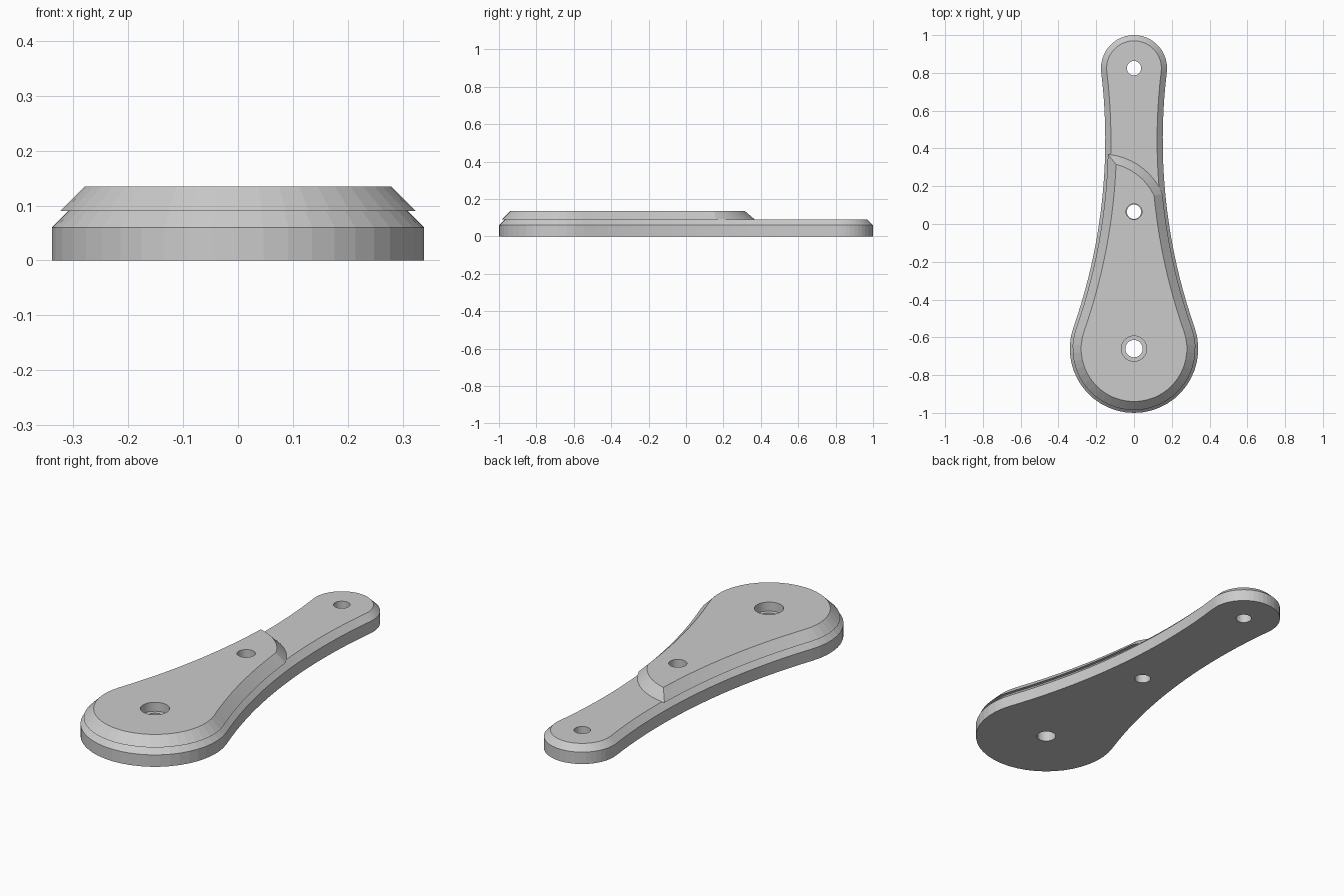
import bpy, bmesh
from math import sin, cos, pi, atan2, asin, sqrt, hypot

if "Cube" in bpy.data.objects:
    bpy.data.objects.remove(bpy.data.objects["Cube"])

# Outline: two end circles joined by large concave side arcs
BIG_Y, BIG_R = -0.66, 0.34
SMALL_Y, SMALL_R = 0.825, 0.175
SIDE_R = 3.0
p, q = SIDE_R + SMALL_R, SIDE_R + BIG_R
CY = (q*q - p*p + SMALL_Y**2 - BIG_Y**2) / (2 * (SMALL_Y - BIG_Y))
CX = sqrt(p*p - (CY - SMALL_Y)**2)
A_SMALL = atan2(CY - SMALL_Y, CX)
A_BIG = atan2(CY - BIG_Y, CX)
CAP_X, CAP_Y, CAP_R = -0.17, 0.02, 0.35   # slanted end of the raised plate


def arc(cx, cy, r, a, b, n):
    return [(cx + r*cos(a + (b-a)*i/n), cy + r*sin(a + (b-a)*i/n)) for i in range(n + 1)]


def side_point(sign, d, t):
    return sign * (CX - (SIDE_R + d)*cos(t)), CY - (SIDE_R + d)*sin(t)


def side(sign, d, t0, t1, n):
    return [side_point(sign, d, t0 + (t1-t0)*i/n) for i in range(n + 1)]


def cap_hit(sign, d, r):
    # where the side arc meets the cap circle
    lo, hi = A_SMALL, asin((CY - 0.05) / (SIDE_R + d))
    for _ in range(50):
        mid = (lo + hi) / 2
        x, y = side_point(sign, d, mid)
        if hypot(x - CAP_X, y - CAP_Y) > r:
            lo = mid
        else:
            hi = mid
    return lo


def base_outline(d):
    return (arc(0, SMALL_Y, SMALL_R - d, A_SMALL, pi - A_SMALL, 24)[:-1]
            + side(-1, d, A_SMALL, A_BIG, 20)[:-1]
            + arc(0, BIG_Y, BIG_R - d, pi - A_BIG, 2*pi + A_BIG, 28)[:-1]
            + side(1, d, A_BIG, A_SMALL, 20)[:-1])


def raised_outline(d):
    r = CAP_R - (d - 0.015)
    tl, tr = cap_hit(-1, d, r), cap_hit(1, d, r)
    a, b = [atan2(y - CAP_Y, x - CAP_X) for x, y in (side_point(1, d, tr), side_point(-1, d, tl))]
    return (arc(CAP_X, CAP_Y, r, a, b, 14)[:-1]
            + side(-1, d, tl, A_BIG, 14)[:-1]
            + arc(0, BIG_Y, BIG_R - d, pi - A_BIG, 2*pi + A_BIG, 28)[:-1]
            + side(1, d, A_BIG, tr, 14)[:-1])


def plate(name, levels, holes):
    # loft the outlines, then drill the holes
    bm = bmesh.new()
    rings = [[bm.verts.new((x, y, z)) for x, y in pts] for pts, z in levels]
    n = len(rings[0])
    bm.faces.new(rings[0][::-1])
    bm.faces.new(rings[-1])
    for a, b in zip(rings, rings[1:]):
        for i in range(n):
            j = (i + 1) % n
            bm.faces.new((a[i], a[j], b[j], b[i]))
    mesh = bpy.data.meshes.new(name)
    bm.to_mesh(mesh)
    bm.free()
    ob = bpy.data.objects.new(name, mesh)
    bpy.context.collection.objects.link(ob)
    for y, r in holes:
        bpy.ops.mesh.primitive_cylinder_add(vertices=32, radius=r, depth=1, location=(0, y, 0))
        cutter = bpy.context.object
        mod = ob.modifiers.new("hole", 'BOOLEAN')
        mod.operation, mod.solver, mod.object = 'DIFFERENCE', 'EXACT', cutter
        bpy.context.view_layer.objects.active = ob
        bpy.ops.object.modifier_apply(modifier=mod.name)
        bpy.data.objects.remove(cutter)
    return ob


# Lower full-length plate with chamfered top edge
plate("base_plate",
      [(base_outline(0), 0), (base_outline(0), 0.06), (base_outline(0.03), 0.09)],
      [(SMALL_Y, 0.038), (0.065, 0.038), (BIG_Y, 0.046)])

# Raised bevelled plate over the wide end, with wider holes
plate("raised_plate",
      [(raised_outline(0.015), 0.09), (raised_outline(0.06), 0.135)],
      [(0.065, 0.042), (BIG_Y, 0.067)])
